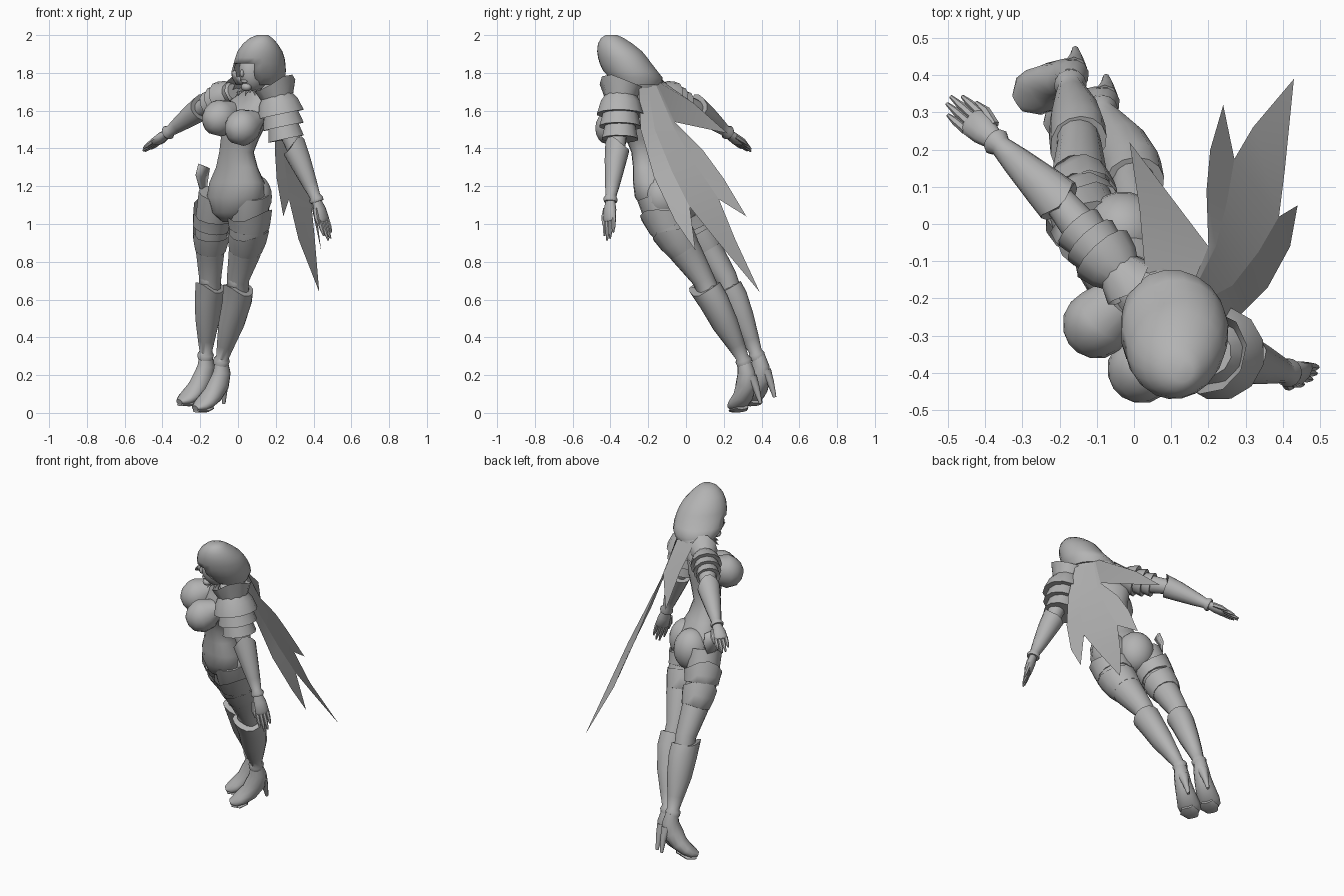
import bpy, bmesh, math
from mathutils import Vector as V

cube = bpy.data.objects.get("Cube")
if cube:
    bpy.data.objects.remove(cube)

mat = bpy.data.materials.new("stone_grey")
mat.use_nodes = True
GREY = (0.45, 0.45, 0.45, 1)
mat.diffuse_color = GREY
mat.node_tree.nodes["Principled BSDF"].inputs["Base Color"].default_value = GREY

# The body is turned 45 degrees: LEFT is her left, FRONT is where she faces
LEFT = V((1, -1, 0)).normalized()
FRONT = V((-1, -1, 0)).normalized()
DOWN = V((0, 0, -1))


def finish(name, bm, angle=50):
    bmesh.ops.recalc_face_normals(bm, faces=bm.faces[:])
    me = bpy.data.meshes.new(name)
    bm.to_mesh(me)
    bm.free()
    me.materials.append(mat)
    ob = bpy.data.objects.new(name, me)
    bpy.context.collection.objects.link(ob)
    bpy.ops.object.select_all(action="DESELECT")
    bpy.context.view_layer.objects.active = ob
    ob.select_set(True)
    bpy.ops.object.shade_smooth_by_angle(angle=math.radians(angle))
    return ob


def loft(name, pts, sides=14, ref=LEFT, flat=False, caps=True, peak=0, point=None, drop=None):
    """Rings (x, y, z, radius along ref, other radius) joined into a skin."""
    bm = bmesh.new()
    mids = [V(p[:3]) for p in pts]
    rings = []
    for i, p in enumerate(pts):
        t = DOWN if flat else (mids[min(i + 1, len(pts) - 1)] - mids[max(i - 1, 0)]).normalized()
        s = (ref - t * ref.dot(t)).normalized()
        f = t.cross(s)
        ring = []
        for k in range(sides):
            a = math.tau * k / sides
            out = s * math.cos(a) * p[3] + f * math.sin(a) * p[-1]
            if i == 0:
                out -= t * peak * max(0, out.normalized().dot(point or f)) ** 2
            ring.append(bm.verts.new(mids[i] + out))
        rings.append(ring)
    for a, b in zip(rings, rings[1:]):
        for k in range(sides):
            n = (k + 1) % sides
            bm.faces.new((a[k], a[n], b[n], b[k]))
    if caps:
        bm.faces.new(rings[0])
        bm.faces.new(rings[-1])
    if drop:
        cut = [f for f in bm.faces if drop(f.calc_center_median())]
        bmesh.ops.delete(bm, geom=cut, context="FACES")
    return finish(name, bm)


def ball(name, loc, size):
    bm = bmesh.new()
    bmesh.ops.create_uvsphere(bm, u_segments=20, v_segments=12, radius=1)
    for v in bm.verts:
        v.co = V(loc) + LEFT * v.co.x * size[0] - FRONT * v.co.y * size[1] + V((0, 0, v.co.z * size[2]))
    return finish(name, bm)


def panel(name, right, left):
    """Cloth or plate strip between two edges with equal point counts."""
    bm = bmesh.new()
    a = [bm.verts.new(p) for p in right]
    b = [bm.verts.new(p) for p in left]
    for i in range(len(a) - 1):
        bm.faces.new((a[i], a[i + 1], b[i + 1], b[i]))
    bmesh.ops.remove_doubles(bm, verts=bm.verts[:], dist=0.0005)
    return finish(name, bm, 80)


# Torso, bust and seat
loft("torso", [(.08, -.29, 1.78, .045, .045), (.075, -.27, 1.7, .055, .05), (.065, -.24, 1.66, .13, .06),
               (.05, -.23, 1.61, .165, .08), (.03, -.24, 1.53, .14, .1), (.01, -.217, 1.45, .115, .085),
               (-.008, -.198, 1.38, .105, .076), (-.006, -.17, 1.3, .13, .088), (-.006, -.135, 1.22, .17, .118),
               (-.01, -.115, 1.14, .178, .13), (-.018, -.09, 1.06, .13, .11), (-.03, -.085, 1.01, .05, .05)],
     sides=18, flat=True)
for side, word, lift in ((1, "left", -.025), (-1, "right", .025)):
    out = LEFT * side
    chest = V((-.045, -.335, 1.532 + lift)) + out * .085
    loft(word + "_breast", [(*(chest - FRONT * .1 + V((0, 0, .05))), .07, .05),
                            (*(chest - FRONT * .04 + V((0, 0, .018))), .088, .092), (*chest, .092, .096),
                            (*(chest + FRONT * .04), .08, .082), (*(chest + FRONT * .07), .05, .052),
                            (*(chest + FRONT * .084), .015, .015)], sides=16)
    seat = V((-.012, -.105, 1.145)) + out * .072 - FRONT * .05
    ball(word + "_buttock", seat, (.108, .105, .125))

# Head, face details and hood
ball("head", (.085, -.33, 1.81), (.07, .09, .108))
face = V((.085, -.33, 1.81)) + FRONT * .088
ball("nose", face + V((0, 0, -.012)), (.01, .015, .02))
ball("lips", face + V((0, 0, -.055)) - FRONT * .014, (.022, .012, .009))
ball("chin", face + V((0, 0, -.085)) - FRONT * .03, (.03, .025, .022))


def face_gap(c):
    d = V((c.x - .115, c.y + .305, 0))
    side = d.normalized().dot(LEFT)
    return c.z < 1.865 and d.dot(FRONT) > .04 and abs(side) < .48


hood = loft("hood", [(.13, -.395, 2, .03, .03), (.122, -.39, 1.985, .06, .06), (.118, -.375, 1.955, .09, .094),
                     (.116, -.352, 1.915, .114, .124), (.116, -.335, 1.88, .124, .138), (.114, -.32, 1.85, .13, .145),
                     (.11, -.295, 1.81, .142, .148), (.108, -.265, 1.775, .146, .138), (.112, -.25, 1.735, .13, .112)],
            sides=20, flat=True, drop=face_gap)
rim = hood.modifiers.new("cloth_thickness", "SOLIDIFY")
rim.thickness = .012

# Cloth mantle joining hood to shoulders, open at the throat
loft("mantle", [(.113, -.255, 1.78, .13, .11), (.1, -.235, 1.72, .15, .1), (.07, -.22, 1.65, .175, .085)],
     sides=18, flat=True, caps=False, drop=lambda c: (c - V((.1, -.235, 0))).dot(FRONT) > .03)

# Ragged collar under the chin
for k in range(9):
    a = (k - 4) * .3
    out = FRONT * math.cos(a) + LEFT * math.sin(a)
    start = V((.08, -.28, 1.73)) + out * .045
    end = start + out * .045 + V((0, 0, -.035 - .015 * (k % 2)))
    loft("collar_tuft", [(*start, .018, .012), (*end, .002, .002)], sides=5)

# Cape of four torn panels sharing edges
inner = [(.2, -.2, 1.72), (.265, -.165, 1.5), (.335, -.075, 1.28), (.39, .02, 1.09)]
middle = [(.17, -.16, 1.74), (.22, -.06, 1.5), (.25, .06, 1.3), (.27, .175, 1.13)]
tip_a, tip_b, tip_c, tip_d = (.43, .39, .64), (.24, .32, 1.04), (.44, .05, .86), (-.012, .22, 1.48)
panel("cape_outer", [(.23, -.25, 1.72), (.29, -.24, 1.5), (.36, -.17, 1.25), (.42, -.06, 1.02), tip_c],
      inner + [tip_c])
panel("cape_long", inner + [(.405, .14, .94), tip_a], middle + [(.32, .26, .92), tip_a])
panel("cape_middle", middle + [tip_b],
      [(.13, -.15, 1.77), (.2, -.06, 1.54), (.195, .09, 1.39), (.205, .2, 1.24), tip_b])
panel("cape_short", [(.16, -.16, 1.76), (.2, -.06, 1.54), tip_d], [(.03, -.13, 1.76), (.015, .04, 1.64), tip_d])

# Arms: shoulder, elbow, wrist and fingertip, with layered shoulder plates
ARMS = {
    "left": (V((.21, -.355, 1.64)), V((.3, -.365, 1.4)), V((.415, -.4, 1.13)), V((.485, -.41, .915)),
             V((.2, -.345, 1.71)), V((.255, -.35, 1.45)), -FRONT, .12),
    "right": (V((-.07, -.1, 1.67)), V((-.2, .06, 1.61)), V((-.37, .22, 1.485)), V((-.5, .335, 1.385)),
              V((-.02, -.15, 1.7)), V((-.15, -.01, 1.635)), FRONT, .086)}
for word, (sh, el, wr, tip, top, low, ref, rad) in ARMS.items():
    mid = (sh + el) / 2
    loft(word + "_upper_arm", [(*sh, .06), (*mid, .053), (*el, .043), (*el.lerp(wr, .25), .042)], ref=ref)
    loft(word + "_forearm_guard", [(*el.lerp(wr, .02), .066), (*el.lerp(wr, .25), .058), (*el.lerp(wr, .7), .04),
                                   (*el.lerp(wr, .93), .029), (*wr, .039), (*wr.lerp(tip, .06), .034)],
         ref=ref, peak=.05)
    # Hand with four fingers and a thumb
    along = (tip - wr).normalized()
    wide = (ref - along * ref.dot(along)).normalized()
    palm = wr.lerp(tip, .48)
    loft(word + "_palm", [(*wr, .025, .022), (*wr.lerp(tip, .25), .039, .026), (*palm, .042, .023),
                          (*wr.lerp(tip, .55), .034, .014)], ref=ref, sides=10)
    for k, reach in enumerate((.87, 1, .97, .84)):
        shift = wide * (k - 1.5) * .02
        knuckle, end = palm + shift, wr.lerp(tip, reach) + shift * 1.05
        loft(word + "_finger", [(*knuckle, .013), (*knuckle.lerp(end, .6), .011), (*end, .005)], ref=ref, sides=6)
    base = wr.lerp(tip, .2) - wide * .03
    loft(word + "_thumb", [(*base, .015), (*(base + along * .05 - wide * .014), .013),
                           (*(base + along * .09 - wide * .014), .005)], ref=ref, sides=6)
    # Overlapping flared shoulder plates and an upturned collar plate
    for k in range(3):
        a, b = top.lerp(low, k * .24), top.lerp(low, .5 + k * .25)
        r = rad * (1.06 - .12 * k)
        loft(word + "_shoulder_plate", [(*a, r * (.5 if k == 0 else .7)), (*a.lerp(b, .5), r * .85), (*b, r),
                                        (*b.lerp(a, .06), r * .8)], ref=ref, sides=12, caps=k == 0)
    axis = (low - top).normalized()
    loft(word + "_shoulder_collar", [(*(top - axis * .015), rad * .95), (*top.lerp(low, .22), rad * .66)],
         ref=ref, sides=10, caps=False, peak=.05)

# Legs: thigh, banded plates, greave and cuff
LEGS = {
    "left": [(.06, -.16, 1.16, .105), (.06, -.1, 1, .106), (.035, 0, .85, .086), (0, .09, .71, .06), (0, .13, .62, .058)],
    "right": [(-.11, -.03, 1.16, .1), (-.14, .04, 1, .09), (-.147, .125, .85, .076), (-.147, .21, .72, .06),
              (-.152, .24, .63, .058)]}
GREAVES = {
    "left": [(0, .11, .65, .08, .084), (-.005, .148, .59, .074, .084), (-.035, .208, .47, .064, .075),
             (-.065, .265, .36, .045, .05), (-.082, .297, .295, .034), (-.086, .304, .28, .044), (-.09, .31, .255, .04)],
    "right": [(-.15, .222, .66, .074, .08), (-.153, .25, .61, .07, .082), (-.16, .295, .5, .06, .072),
              (-.167, .342, .39, .044, .048), (-.17, .368, .325, .034), (-.171, .373, .31, .044), (-.173, .38, .285, .04)]}
for word, pts in LEGS.items():
    loft(word + "_thigh", pts)
    loft(word + "_greave", GREAVES[word], peak=.06)
    p = [V(q[:3]) for q in pts]
    k, out = (1, LEFT) if word == "left" else (.92, -LEFT)
    for a, b, r, s in ((p[0].lerp(p[1], .7), p[1].lerp(p[2], .1), .122, .11),
                       (p[1].lerp(p[2], .3), p[1].lerp(p[2], .9), .11, .09)):
        loft(word + "_thigh_plate", [(*a, r * k), (*a.lerp(b, .4), r * k * .95), (*b, s * k), (*b, s * k * .8)],
             sides=12, caps=False, peak=.07, point=out)
    ball(word + "_knee_plate", p[3] + FRONT * .025, (.043, .035, .065))

# High-heeled shoes
for word, off in (("left", V((0, 0, 0))), ("right", V((-.083, .075, .033)))):
    def at(x, y, z, *r):
        return (*(V((x, y, z)) + off), *r)
    loft(word + "_shoe", [at(-.088, .308, .27, .036, .036), at(-.085, .32, .215, .044, .05),
                          at(-.1, .318, .155, .049, .06), at(-.135, .305, .095, .058, .05),
                          at(-.17, .285, .06, .066, .04), at(-.2, .268, .038, .06, .03),
                          at(-.228, .25, .025, .028, .014)], sides=12)
    loft(word + "_heel", [at(-.075, .345, .19, .034, .03), at(-.073, .372, .13, .019, .019),
                          at(-.075, .395, .05, .009, .009)], sides=8)
    loft(word + "_sole", [at(-.145, .3, .03, .035, .012), at(-.18, .28, .016, .057, .014),
                          at(-.222, .255, .012, .035, .01)], sides=10)

# Loose hip plate on her right side
hip = panel("hip_plate", [(-.21, -.05, 1.32), (-.225, -.02, 1.26), (-.2, 0, 1.17)],
            [(-.16, .04, 1.3), (-.17, .06, 1.24), (-.18, .04, 1.17)])
hip.modifiers.new("plate_thickness", "SOLIDIFY").thickness = .015
